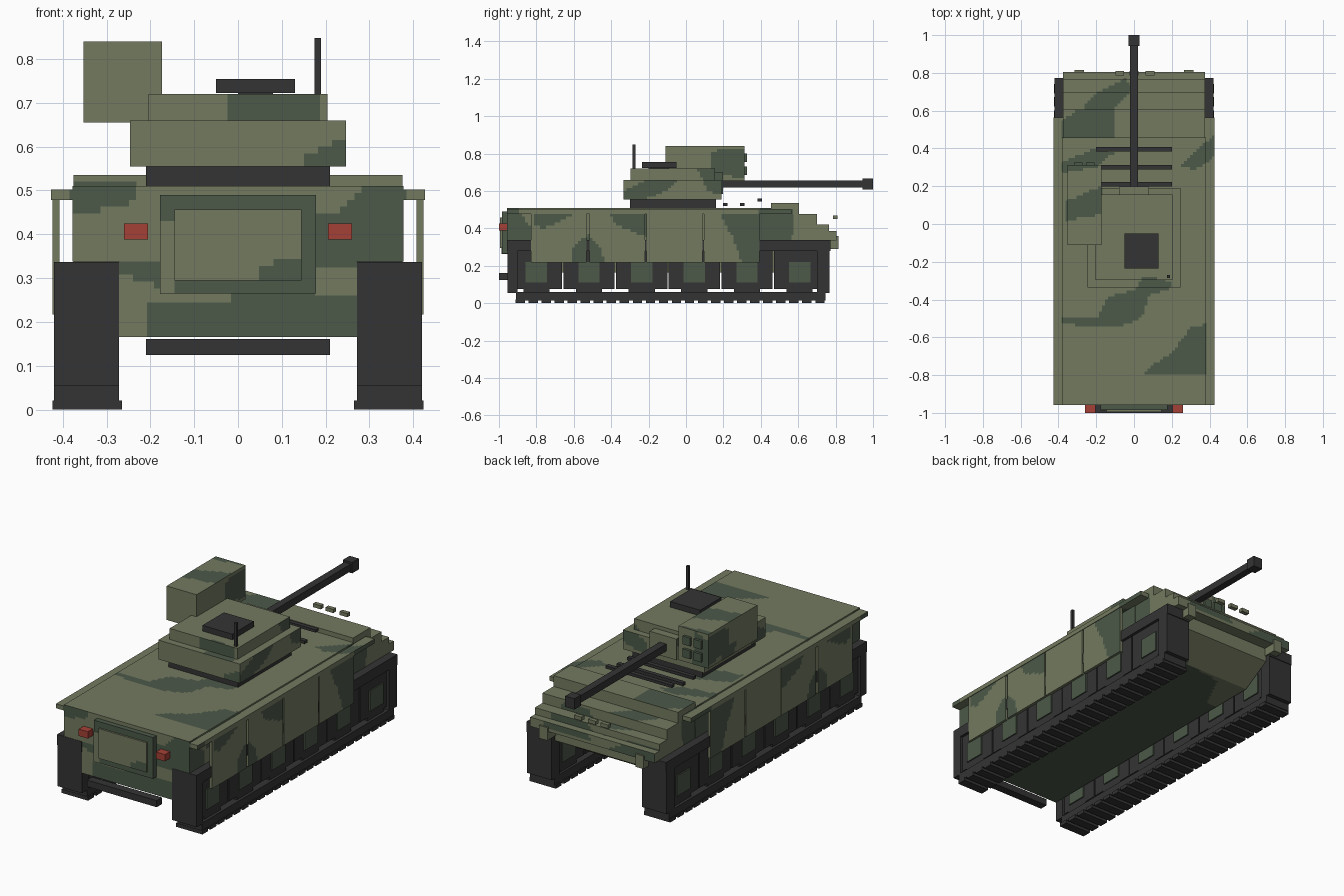
import bpy, bmesh, math
from mathutils import Vector

old = bpy.data.objects.get("Cube")
if old:
    bpy.data.objects.remove(old, do_unlink=True)


def material(name, rgb):
    m = bpy.data.materials.new(name)
    m.use_nodes = True
    m.diffuse_color = (*rgb, 1)
    b = m.node_tree.nodes["Principled BSDF"]
    b.inputs["Base Color"].default_value = (*rgb, 1)
    b.inputs["Roughness"].default_value = 0.9
    return m


OLIVE = material("olive", (0.174, 0.195, 0.117))
DARK = material("dark_green", (0.072, 0.1, 0.066))
GREY = material("charcoal", (0.034, 0.034, 0.035))
RED = material("lamp_red", (0.376, 0.053, 0.038))

# Camouflage patches: outlines seen along each axis
TOP = [
    [(-.38, .46), (-.38, .55), (-.3, .6), (-.11, .61), (-.11, .46)],
    [(-.27, .61), (-.22, .68), (-.05, .77), (0, .72), (-.1, .61)],
    [(-.38, .27), (-.38, .33), (-.2, .4), (-.1, .38), (-.2, .3)],
    [(.25, .31), (.43, .48), (.43, .36), (.32, .28)],
    [(-.38, -.53), (-.38, -.5), (-.2, -.5), (-.13, -.38), (0, -.35), (.05, -.28),
     (.2, -.3), (.2, -.34), (.08, -.38), (.04, -.5), (-.1, -.55)],
    [(.38, -.53), (.3, -.55), (.2, -.68), (.08, -.76), (.05, -.8), (.38, -.8)],
    [(-.36, .12), (-.17, .2), (-.17, .05), (-.36, .02)],
]
SIDE = [
    [(-.82, .48), (-.6, .48), (-.68, .43), (-.76, .4), (-.82, .42)],
    [(-.52, .37), (-.6, .31), (-.62, .2), (-.43, .2), (-.46, .3)],
    [(-.41, .48), (-.21, .48), (-.21, .35), (-.3, .39), (-.38, .42)],
    [(.18, .48), (.39, .48), (.39, .21), (.3, .21), (.25, .35)],
    [(.39, .33), (.39, .51), (.57, .51), (.57, .33)],
    [(-.96, .33), (-.96, .51), (-.9, .51), (-.83, .4), (-.83, .33)],
    [(-.34, .6), (-.2, .66), (-.05, .66), (-.1, .6), (-.25, .55), (-.34, .55)],
    [(.06, .72), (.2, .72), (.2, .58), (.12, .6)],
    [(.13, .69), (.13, .8), (.2, .83), (.32, .82), (.32, .67)],
]
BACK = [
    [(-.39, .52), (-.23, .52), (-.25, .46), (-.39, .45)],
    [(.17, .33), (.17, .45), (.23, .45), (.28, .51), (.39, .51), (.39, .33)],
    [(-.21, .16), (-.21, .24), (-.02, .24), (-.02, .29), (.18, .29), (.18, .26),
     (.28, .26), (.28, .16)],
    [(-.28, .34), (-.18, .34), (-.18, .28), (-.28, .31)],
    [(.05, .29), (.05, .32), (.09, .34), (.15, .34), (.15, .29)],
    [(.14, .55), (.16, .58), (.25, .62), (.25, .55)],
    [(-.02, .66), (-.02, .73), (.18, .73), (.18, .66)],
]
FRONT = [
    [(-.4, .34), (-.4, .4), (-.2, .4), (-.1, .34)],
    [(0, .36), (.1, .46), (.25, .46), (.3, .36)],
    [(-.36, .65), (-.36, .8), (-.28, .84), (-.25, .65)],
    [(.1, .55), (.1, .62), (.25, .72), (.25, .6)],
]
BOTTOM = [
    [(-.4, -.96), (-.4, .3), (-.2, .35), (-.1, .55), (.2, .6), (.4, .4), (.4, -.7),
     (.2, -.8), (.1, -.96)],
]


def inside(u, v, poly):
    hit = False
    for (a, b), (c, d) in zip(poly, poly[1:] + poly[:1]):
        if (b > v) != (d > v) and u < (c - a) * (v - b) / (d - b) + a:
            hit = not hit
    return hit


def is_dark(p, n):
    if abs(n.x) > 0.7:
        u, v, group = p.y, p.z, SIDE
    elif abs(n.z) > 0.6:
        u, v, group = p.x, p.y, (TOP if n.z > 0 else BOTTOM)
    else:
        u, v, group = p.x, p.z, (BACK if n.y < 0 else FRONT)
    return any(inside(u, v, poly) for poly in group)


def prism(name, x0, x1, profile, mat, cell=0.016):
    """Extrude a (y, z) profile along x; mat None means camouflage."""
    bm = bmesh.new()
    face = bm.faces.new([bm.verts.new((x0, y, z)) for y, z in profile])
    ext = bmesh.ops.extrude_face_region(bm, geom=[face])["geom"]
    bmesh.ops.translate(bm, vec=(x1 - x0, 0, 0),
                        verts=[g for g in ext if isinstance(g, bmesh.types.BMVert)])
    bmesh.ops.recalc_face_normals(bm, faces=bm.faces[:])
    me = bpy.data.meshes.new(name)
    if mat:
        me.materials.append(mat)
    else:
        me.materials.append(OLIVE)
        me.materials.append(DARK)
        for ax in range(3):
            vals = [v.co[ax] for v in bm.verts]
            lo, hi = min(vals), max(vals)
            n = max(1, round((hi - lo) / cell))
            no = Vector([float(i == ax) for i in range(3)])
            for i in range(1, n):
                geom = bm.verts[:] + bm.edges[:] + bm.faces[:]
                bmesh.ops.bisect_plane(bm, geom=geom, dist=1e-6, plane_no=no,
                                       plane_co=no * (lo + (hi - lo) * i / n))
        for f in bm.faces:
            f.normal_update()
            f.material_index = int(is_dark(f.calc_center_median(), f.normal))
    bm.to_mesh(me)
    bm.free()
    ob = bpy.data.objects.new(name, me)
    bpy.context.collection.objects.link(ob)
    return ob


def box(name, x, y, z, mat=None):
    return prism(name, x[0], x[1], [(y[0], z[0]), (y[1], z[0]), (y[1], z[1]), (y[0], z[1])], mat)


def pair(name, x, y, z, mat=None):
    box(name + "_left", x, y, z, mat)
    box(name + "_right", (-x[1], -x[0]), y, z, mat)


# Hull
prism("lower_hull", -.272, .272,
      [(-.955, .165), (.58, .165), (.74, .26), (.74, .34), (-.955, .34)], None)
box("upper_hull", (-.378, .378), (-.957, .46), (.338, .51))
box("nose_step_top", (-.375, .375), (.455, .605), (.475, .535))
box("nose_step_upper", (-.375, .375), (.45, .70), (.42, .476))
box("nose_step_middle", (-.375, .375), (.45, .765), (.365, .422))
box("nose_beam", (-.375, .375), (.45, .805), (.335, .385))
for i, x in enumerate((-.075, 0, .085)):
    box(f"nose_lamp_{i + 1}", (x - .023, x + .023), (.787, .81), (.45, .47), OLIVE)
pair("tow_hook", (.265, .315), (.73, .815), (.29, .36), OLIVE)

# Rear door, lamps and step
box("door_frame", (-.178, .178), (-.985, -.95), (.265, .49), DARK)
box("door_frame_light_side", (-.1785, -.145), (-.987, -.955), (.264, .43), OLIVE)
box("door_panel", (-.145, .145), (-.995, -.96), (.295, .457))
pair("tail_lamp", (.205, .26), (-1, -.95), (.388, .425), RED)
box("rear_step", (-.21, .21), (-1, -.955), (.125, .161), GREY)

# Side skirts hung from a rail
pair("skirt_rail", (.37, .427), (-.957, .565), (.478, .502))
for i, y in enumerate((-.828, -.515, -.21, .097)):
    pair(f"skirt_{i + 1}", (.408, .424), (y, y + .297), (.217, .48))

# Running gear
pair("track_top", (.272, .42), (-.957, .772), (.28, .337), GREY)
pair("track_bottom", (.272, .42), (-.91, .745), (.015, .06), GREY)
pair("track_rear_end", (.272, .42), (-.955, -.90), (.055, .29), GREY)
pair("track_front_end", (.272, .42), (.70, .768), (.055, .29), GREY)
for i in range(24):
    y = -.912 + i * .0697
    pair(f"track_shoe_{i + 1}", (.265, .424), (y, y + .05), (0, .02), GREY)
for i in range(6):
    c = -.80 + i * .2815
    pair(f"wheel_{i + 1}", (.285, .405), (c - .137, c + .137), (.077, .285), GREY)
    pair(f"wheel_foot_{i + 1}", (.285, .405), (c - .07, c + .07), (.05, .08), GREY)
    pair(f"wheel_hub_{i + 1}", (.278, .412), (c - .057, c + .057), (.11, .22), DARK)

# Deck grille bars
for i, (y, z) in enumerate(((.21, .52), (.30, .52), (.395, .545))):
    box(f"grille_bar_{i + 1}", (-.2, .2), (y - .012, y + .012), (z, z + .015), GREY)

# Turret
box("turret_ring", (-.21, .21), (-.30, .16), (.505, .556), GREY)
box("turret_body", (-.246, .246), (-.335, .19), (.555, .66))
box("turret_roof", (-.204, .204), (-.297, .155), (.655, .72))
box("mantlet", (-.08, .08), (.10, .198), (.585, .70))
box("hatch", (-.05, .13), (-.235, -.05), (.723, .754), GREY)
box("hatch_hinge", (0, .08), (-.2, -.09), (.715, .725), GREY)
box("antenna", (.175, .19), (-.285, -.27), (.715, .848), GREY)

# Gun
box("gun_barrel", (-.02, .02), (.19, .96), (.618, .657), GREY)
box("gun_muzzle", (-.028, .028), (.943, 1.0), (.608, .667), GREY)

# Launcher box with tube covers
box("launcher", (-.353, -.173), (-.11, .312), (.655, .84))
for i, x in enumerate((-.318, -.253)):
    for j, z in enumerate((.685, .755)):
        box(f"tube_cover_{i + 1}_{j + 1}", (x, x + .045), (.31, .326), (z, z + .045), DARK)
